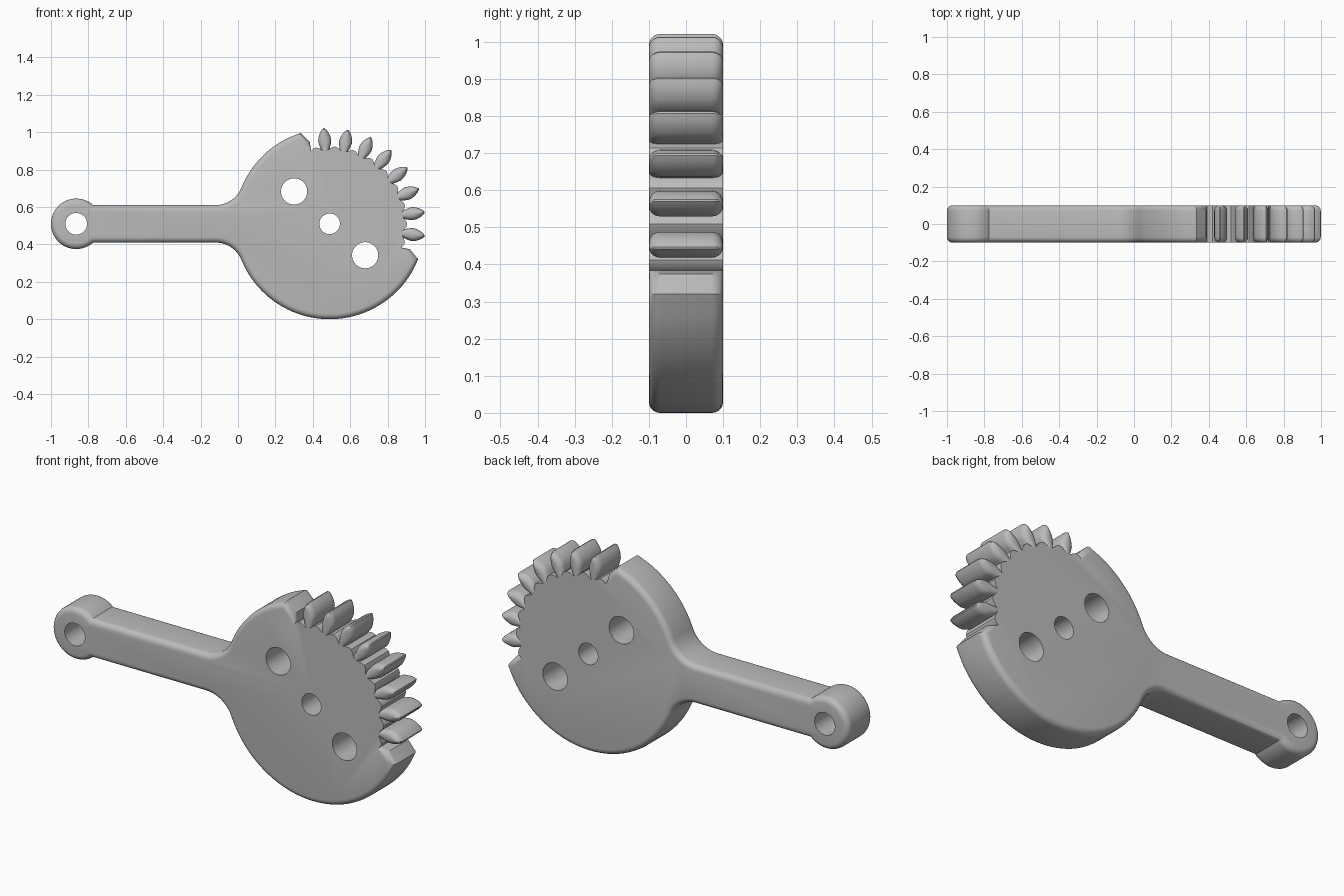
import bpy, bmesh
from math import sin, cos, radians, pi
from mathutils import Vector

if "Cube" in bpy.data.objects:
    bpy.data.objects.remove(bpy.data.objects["Cube"])

MID = 0.51                      # height of the arm axis
HUB = Vector((0.49, MID))       # centre of the toothed disc
EYE = Vector((-0.865, MID))     # centre of the arm's end ring
R, EYE_R, ARM = 0.51, 0.135, 0.1
HALF, ROUND, STEPS = 0.1, 0.03, 5
PITCH, FIRST = 14.4, 93.4       # tooth spacing and first tooth, degrees

grey = bpy.data.materials.new("plain grey")
grey.use_nodes = True
grey.diffuse_color = (0.5, 0.5, 0.5, 1)
grey.node_tree.nodes["Principled BSDF"].inputs["Base Color"].default_value = (0.5, 0.5, 0.5, 1)


def polar(centre, r, deg):
    a = radians(deg)
    return centre + Vector((cos(a), sin(a))) * r


def arc(centre, r, start, end, n):
    return [polar(centre, r, start + (end - start) * i / n) for i in range(n + 1)]


def loft(name, section):
    """Skin a slab from section(inset) outlines, rounding both of its rims."""
    levels = []
    for i in range(STEPS + 1):
        a = pi / 2 * i / STEPS
        levels.append((ROUND * (1 - sin(a)), HALF - ROUND + ROUND * cos(a)))
    levels = [(d, -y) for d, y in levels] + [(d, y) for d, y in reversed(levels)]
    bm = bmesh.new()
    rings = [[bm.verts.new((p.x, y, p.y)) for p in section(d)] for d, y in levels]
    n = len(rings[0])
    for low, high in zip(rings, rings[1:]):
        for i in range(n):
            j = (i + 1) % n
            bm.faces.new((low[i], low[j], high[j], high[i]))
    bm.faces.new(rings[0])
    bm.faces.new(rings[-1])
    bmesh.ops.recalc_face_normals(bm, faces=bm.faces)
    mesh = bpy.data.meshes.new(name)
    bm.to_mesh(mesh)
    bm.free()
    mesh.materials.append(grey)
    obj = bpy.data.objects.new(name, mesh)
    bpy.context.collection.objects.link(obj)
    return obj


def select(obj):
    bpy.ops.object.select_all(action='DESELECT')
    obj.select_set(True)
    bpy.context.view_layer.objects.active = obj


# Body outline: scalloped tooth root first, where the rim stays sharp
last = FIRST - 8 * PITCH
root = []
for i in range(55):
    a = last + 3.5 + (9 * PITCH - 7) * i / 54
    root.append(polar(HUB, 0.402 - 0.013 * cos(2 * pi * (a - FIRST) / PITCH), a))

# Upper half of the rest: end flank, disc, fillet, arm and ring
fillet_r = 0.149
fillet = Vector((-0.12, MID + ARM + fillet_r))
tip = FIRST + PITCH
upper = [polar(HUB, 0.45, tip - 4.2), polar(HUB, R, tip)]
upper += arc(HUB, R, tip + 8, 157.6, 14)
upper += arc(fillet, fillet_r, -24, -90, 10)
upper += arc(EYE, EYE_R, 47.8, 180, 26)

# Lower half
lower = arc(EYE, EYE_R, 185, 312.2, 25)
low_fillet = Vector((fillet.x, 2 * MID - fillet.y))
lower += arc(low_fillet, fillet_r, 90, 24, 10)
lower += arc(HUB, R, 202.4, 360 + last - 8, 34)
lower += [polar(HUB, R, last), polar(HUB, 0.45, last + 4.2)]
outline = root + upper + lower


def body_section(inset):
    pts, n = [], len(outline)
    for i, p in enumerate(outline):
        if i < len(root):
            pts.append(p)
            continue
        e1 = (p - outline[i - 1]).normalized()
        e2 = (outline[(i + 1) % n] - p).normalized()
        n1, n2 = Vector((-e1.y, e1.x)), Vector((-e2.y, e2.x))
        pts.append(p + (n1 + n2) / (1 + n1.dot(n2)) * inset)
    return pts


body = loft("crank_body", body_section)

# Through holes: ring eye, hub and two pin holes
holes = [(EYE, 0.058), (HUB, 0.055),
         (Vector((0.30, 0.683)), 0.07), (Vector((0.68, 0.342)), 0.07)]
for centre, r in holes:
    bpy.ops.mesh.primitive_cylinder_add(vertices=40, radius=r, depth=1,
                                        location=(centre.x, 0, centre.y),
                                        rotation=(pi / 2, 0, 0))
    cutter = bpy.context.object
    cutter.name = "hole_cutter"
    cutter.hide_render = True
    cutter.data.materials.append(grey)
    select(body)
    cut = body.modifiers.new("hole", 'BOOLEAN')
    cut.operation, cut.solver, cut.object = 'DIFFERENCE', 'EXACT', cutter
    bpy.ops.object.modifier_apply(modifier=cut.name)
    bpy.data.objects.remove(cutter)

# Teeth: pointed leaf profile of (half width, radius)
leaf = [(0.02, 0.37), (0.025, 0.405), (0.031, 0.425), (0.035, 0.445), (0.032, 0.465),
        (0.025, 0.483), (0.015, 0.5), (0.003, 0.512)]
parts = [body]
for k in range(8):
    a = radians(FIRST - k * PITCH)
    out, side = Vector((cos(a), sin(a))), Vector((-sin(a), cos(a)))

    def tooth_section(inset):
        squeeze = 1 - inset / 0.035
        drop = 1 - inset / 0.14
        half = [(w * squeeze, leaf[0][1] + (r - leaf[0][1]) * drop) for w, r in leaf]
        both = [(-w, r) for w, r in half] + [(w, r) for w, r in reversed(half)]
        return [HUB + out * r + side * w for w, r in both]

    parts.append(loft(f"tooth_{k + 1}", tooth_section))

for obj in parts:
    select(obj)
    bpy.ops.object.shade_smooth_by_angle(angle=radians(35))
